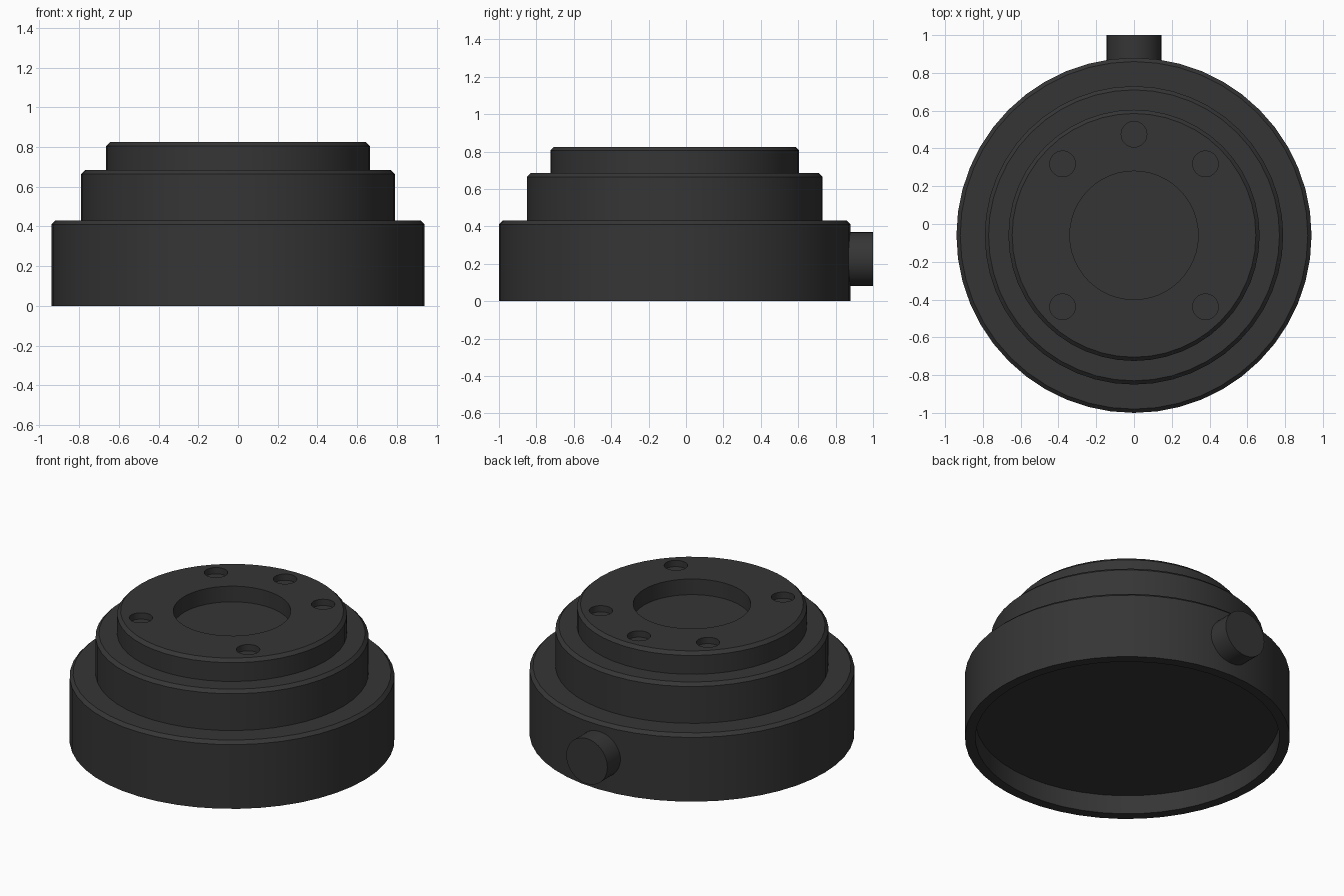
import bpy, bmesh, math
from mathutils import Matrix, Vector

cube = bpy.data.objects.get("Cube")
if cube:
    bpy.data.objects.remove(cube, do_unlink=True)

AXIS_Y = -0.06
TOP = 0.825
CHAMFER = 0.02

mat = bpy.data.materials.new("dark grey")
mat.use_nodes = True
colour = (0.036, 0.036, 0.036, 1)
mat.diffuse_color = colour
mat.node_tree.nodes["Principled BSDF"].inputs["Base Color"].default_value = colour


def make_object(name, bm):
    bmesh.ops.recalc_face_normals(bm, faces=bm.faces)
    mesh = bpy.data.meshes.new(name)
    bm.to_mesh(mesh)
    bm.free()
    mesh.materials.append(mat)
    obj = bpy.data.objects.new(name, mesh)
    bpy.context.collection.objects.link(obj)
    return obj


def lathe(name, profile, steps):
    bm = bmesh.new()
    verts = [bm.verts.new((r, 0, z)) for r, z in profile]
    edges = [bm.edges.new(pair) for pair in zip(verts, verts[1:])]
    bmesh.ops.spin(bm, geom=verts + edges, cent=(0, 0, 0), axis=(0, 0, 1),
                   angle=math.tau, steps=steps, use_merge=True)
    bmesh.ops.remove_doubles(bm, verts=bm.verts, dist=1e-5)
    obj = make_object(name, bm)
    obj.location.y = AXIS_Y
    return obj


def add_cylinder(bm, radius, depth, matrix, segments):
    bmesh.ops.create_cone(bm, cap_ends=True, segments=segments, radius1=radius,
                          radius2=radius, depth=depth, matrix=matrix)


def smooth(obj):
    bpy.ops.object.select_all(action="DESELECT")
    obj.select_set(True)
    bpy.context.view_layer.objects.active = obj
    bpy.ops.object.shade_smooth_by_angle(angle=math.radians(30))


# Stepped body: underside cavity, rim, three chamfered tiers, central recess
profile = [(0, 0.12), (0.88, 0.12), (0.88, 0)]
floor = 0
for radius, height in ((0.94, 0.43), (0.79, 0.685), (0.665, TOP)):
    profile += [(radius, floor), (radius, height - CHAMFER), (radius - CHAMFER, height)]
    floor = height
profile += [(0.34, TOP), (0.34, TOP - 0.1), (0, TOP - 0.1)]
body = lathe("stepped_body", profile, 48)

# Five shallow bolt holes in the top face
bm = bmesh.new()
for angle in (45, 90, 135, 225, 315):
    spot = Matrix.Rotation(math.radians(angle), 3, "Z") @ Vector((0.535, 0, TOP))
    add_cylinder(bm, 0.068, 0.08, Matrix.Translation(spot), 32)
cutter = make_object("bolt_hole_cutter", bm)
cutter.location.y = AXIS_Y
cutter.hide_render = True

cut = body.modifiers.new("bolt holes", "BOOLEAN")
cut.operation = "DIFFERENCE"
cut.solver = "EXACT"
cut.object = cutter
bpy.context.view_layer.objects.active = body
bpy.ops.object.modifier_apply(modifier=cut.name)
bpy.data.objects.remove(cutter, do_unlink=True)
smooth(body)

# Round side stub at the back
bm = bmesh.new()
back, front = 1.0, 0.835
place = Matrix.Translation((0, (back + front) / 2, 0.225)) @ Matrix.Rotation(math.pi / 2, 4, "X")
add_cylinder(bm, 0.145, back - front, place, 32)
smooth(make_object("side_stub", bm))
